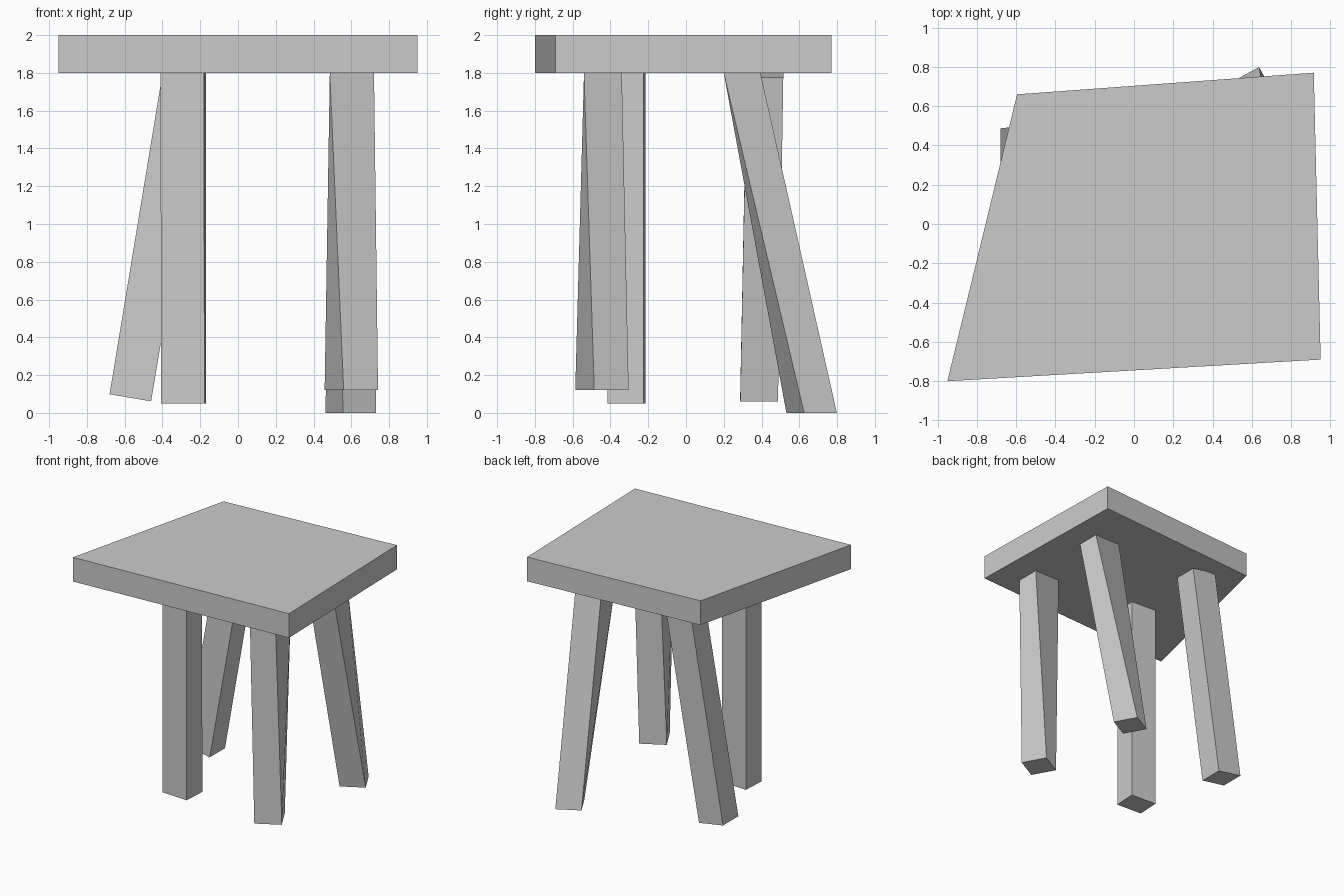
import bpy
from math import cos, sin, radians

if "Cube" in bpy.data.objects:
    bpy.data.objects.remove(bpy.data.objects["Cube"])


def ring(cx, cy, hx, hy, z, turn=0.0, tilt=0.0):
    """Four corners of a rectangle, turned about z; tilt raises z per unit of x."""
    c, s = cos(radians(turn)), sin(radians(turn))
    pts = []
    for sx, sy in ((-1, -1), (1, -1), (1, 1), (-1, 1)):
        dx = sx * hx * c - sy * hy * s
        dy = sx * hx * s + sy * hy * c
        pts.append((cx + dx, cy + dy, z + dx * tilt))
    return pts


def loft(name, bottom, top, smooth=False):
    """Closed solid between two matching outlines."""
    n = len(bottom)
    faces = [tuple(range(n))[::-1], tuple(range(n, 2 * n))]
    faces += [(i, (i + 1) % n, n + (i + 1) % n, n + i) for i in range(n)]
    mesh = bpy.data.meshes.new(name)
    mesh.from_pydata(bottom + top, [], faces)
    mesh.update()
    obj = bpy.data.objects.new(name, mesh)
    bpy.context.collection.objects.link(obj)
    if smooth:
        bpy.ops.object.select_all(action='DESELECT')
        obj.select_set(True)
        bpy.context.view_layer.objects.active = obj
        bpy.ops.object.shade_smooth_by_angle(angle=radians(35))
    return obj


# Seat: thick uneven slab
outline = [(-0.95, -0.80), (0.95, -0.69), (0.915, 0.77), (-0.595, 0.66)]
loft("seat", [(x, y, 1.8) for x, y in outline], [(x, y, 2.0) for x, y in outline])

# Legs: (bottom ring, top ring); the right-hand pair twists towards the foot
legs = {
    "front_left_leg": (ring(-0.288, -0.315, 0.115, 0.095, 0.05, -3),
                       ring(-0.29, -0.315, 0.115, 0.095, 1.8, -3)),
    "front_right_leg": (ring(0.60, -0.445, 0.104, 0.104, 0.12, 29),
                        ring(0.603, -0.44, 0.117, 0.10, 1.8)),
    "back_right_leg": (ring(0.597, 0.665, 0.0985, 0.0985, 0.0, 28.5),
                       ring(0.603, 0.297, 0.117, 0.097, 1.8)),
    "back_left_leg": (ring(-0.57, 0.387, 0.11, 0.10, 0.08, 0, -0.17),
                      ring(-0.285, 0.418, 0.112, 0.097, 1.795, 0, -0.17)),
}
for name, (bottom, top) in legs.items():
    loft(name, bottom, top, smooth=True)
